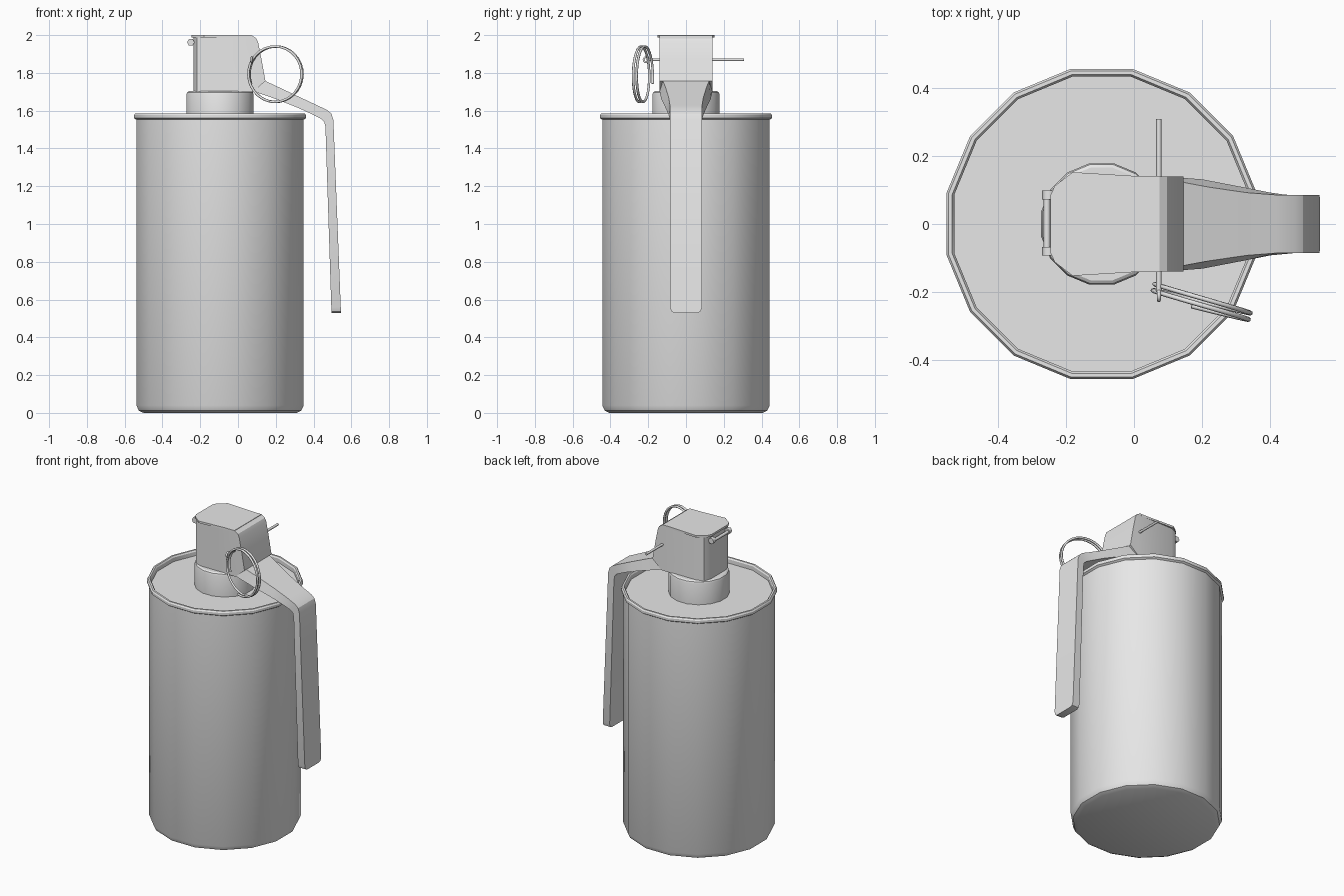
import bpy, bmesh
from math import cos, sin, pi, radians
from mathutils import Vector

cube = bpy.data.objects.get("Cube")
if cube:
    bpy.data.objects.remove(cube, do_unlink=True)

metal = bpy.data.materials.new("light grey metal")
metal.use_nodes = True
metal.diffuse_color = (0.8, 0.8, 0.8, 1)
metal.node_tree.nodes["Principled BSDF"].inputs["Base Color"].default_value = metal.diffuse_color

AXIS = -0.095   # x of the can's centre line
SIDES = 16


def loft(name, rings, edit=None):
    """Skin a list of closed rings and cap both ends."""
    bm = bmesh.new()
    loops = [[bm.verts.new(p) for p in ring] for ring in rings]
    for a, b in zip(loops, loops[1:]):
        n = len(a)
        for i in range(n):
            j = (i + 1) % n
            bm.faces.new((a[i], a[j], b[j], b[i]))
    bm.faces.new(loops[0][::-1])
    bm.faces.new(loops[-1])
    if edit:
        edit(bm)
    bmesh.ops.recalc_face_normals(bm, faces=bm.faces)
    mesh = bpy.data.meshes.new(name)
    bm.to_mesh(mesh)
    bm.free()
    mesh.materials.append(metal)
    obj = bpy.data.objects.new(name, mesh)
    bpy.context.collection.objects.link(obj)
    bpy.ops.object.select_all(action='DESELECT')
    obj.select_set(True)
    bpy.context.view_layer.objects.active = obj
    bpy.ops.object.shade_smooth_by_angle(angle=radians(30))
    return obj


def lathe(name, profile):
    """Turn (flat-side radius, height) pairs about the can's axis."""
    grow = 1 / cos(pi / SIDES)
    angles = [2 * pi * (i + 0.5) / SIDES for i in range(SIDES)]
    return loft(name, [[(AXIS + r * grow * cos(a), r * grow * sin(a), z) for a in angles]
                       for r, z in profile])


def tube(name, points, radius, closed=False):
    curve = bpy.data.curves.new(name, 'CURVE')
    curve.dimensions = '3D'
    curve.bevel_depth = radius
    curve.bevel_resolution = 1
    curve.use_fill_caps = True
    spline = curve.splines.new('POLY')
    spline.points.add(len(points) - 1)
    for sp, p in zip(spline.points, points):
        sp.co = (*p, 1)
    spline.use_cyclic_u = closed
    curve.materials.append(metal)
    obj = bpy.data.objects.new(name, curve)
    bpy.context.collection.objects.link(obj)
    return obj


# Can with chamfered foot, rolled rim and recessed top
lathe("can_body", [(0.405, 0), (0.43, 0.012), (0.443, 0.04), (0.443, 1.552),
                   (0.455, 1.56), (0.455, 1.576), (0.449, 1.585), (0.438, 1.585),
                   (0.432, 1.576), (0.432, 1.55)])

# Neck collar
lathe("neck", [(0.178, 1.545), (0.178, 1.685), (0.174, 1.697), (0.165, 1.703)])

# Fuze head: side outline extruded across, rear corners rounded
outline = [(-0.235, 1.695), (0.08, 1.7), (0.145, 1.757), (0.125, 1.87), (0.107, 1.96),
           (0.097, 1.983), (0.075, 1.997), (-0.235, 1.997)]


def round_rear(bm):
    rear = [e for e in bm.edges
            if all(v.co.x < -0.23 for v in e.verts)
            and abs(e.verts[0].co.z - e.verts[1].co.z) > 0.1]
    bmesh.ops.bevel(bm, geom=rear, offset=0.06, segments=2, profile=0.5, affect='EDGES')


loft("fuze_head", [[(x, y, z) for x, z in outline] for y in (-0.14, 0.14)], round_rear)

# Thin cover plate on the head
half = [(-0.245, 0.085), (-0.232, 0.112), (-0.18, 0.152), (0, 0.141), (0.072, 0.14)]
plan = half + [(x, -y) for x, y in reversed(half)]
loft("cover_plate", [[(x, y, z) for x, y in plan] for z in (1.987, 2.0)])

# Safety lever: outer x, z, half width, then inner x, z, half width
stations = [
    (0.145, 1.757, 0.122, 0.08, 1.703, 0.14),
    (0.22, 1.722, 0.108, 0.20, 1.662, 0.131),
    (0.33, 1.67, 0.092, 0.325, 1.612, 0.107),
    (0.42, 1.628, 0.085, 0.40, 1.577, 0.092),
    (0.473, 1.603, 0.085, 0.442, 1.556, 0.086),
    (0.495, 1.583, 0.085, 0.457, 1.54, 0.085),
    (0.505, 1.55, 0.085, 0.463, 1.513, 0.085),
    (0.544, 0.56, 0.085, 0.494, 0.56, 0.085),
    (0.545, 0.537, 0.077, 0.495, 0.537, 0.077),
    (0.545, 0.53, 0.062, 0.495, 0.53, 0.062),
]
loft("safety_lever", [[(xo, -wo, zo), (xo, wo, zo), (xi, wi, zi), (xi, -wi, zi)]
                      for xo, zo, wo, xi, zi, wi in stations])

# Hinge bar with knobbed ends behind the head
tube("hinge_bar", [(-0.255, -0.09, 1.96), (-0.255, 0.095, 1.96)], 0.01)
for side, y in (("right", -0.08), ("left", 0.085)):
    tube(side + "_hinge_knob", [(-0.25, y - 0.013, 1.962), (-0.25, y + 0.013, 1.962)], 0.02)

# Pull pin with a small eye
tube("pull_pin", [(0.073, -0.2, 1.87), (0.073, 0.308, 1.87)], 0.008)
tube("pin_eye", [(0.073, -0.21 + 0.014 * cos(a), 1.87 + 0.014 * sin(a))
                 for a in (2 * pi * i / 10 for i in range(10))], 0.006, True)

# Split ring: a nearly double coil, turned slightly away from the front
across = Vector((cos(radians(-15)), sin(radians(-15)), 0))
normal = Vector((-across.y, across.x, 0))
steps = 56
coil = []
for i in range(steps + 1):
    t = i / steps
    a = radians(-100 + 660 * t)
    coil.append(Vector((0.198, -0.23, 1.793)) + across * (0.147 * cos(a))
                + Vector((0, 0, 0.147 * sin(a))) + normal * (0.036 * (t - 0.5)))
tube("pull_ring", coil, 0.007)
